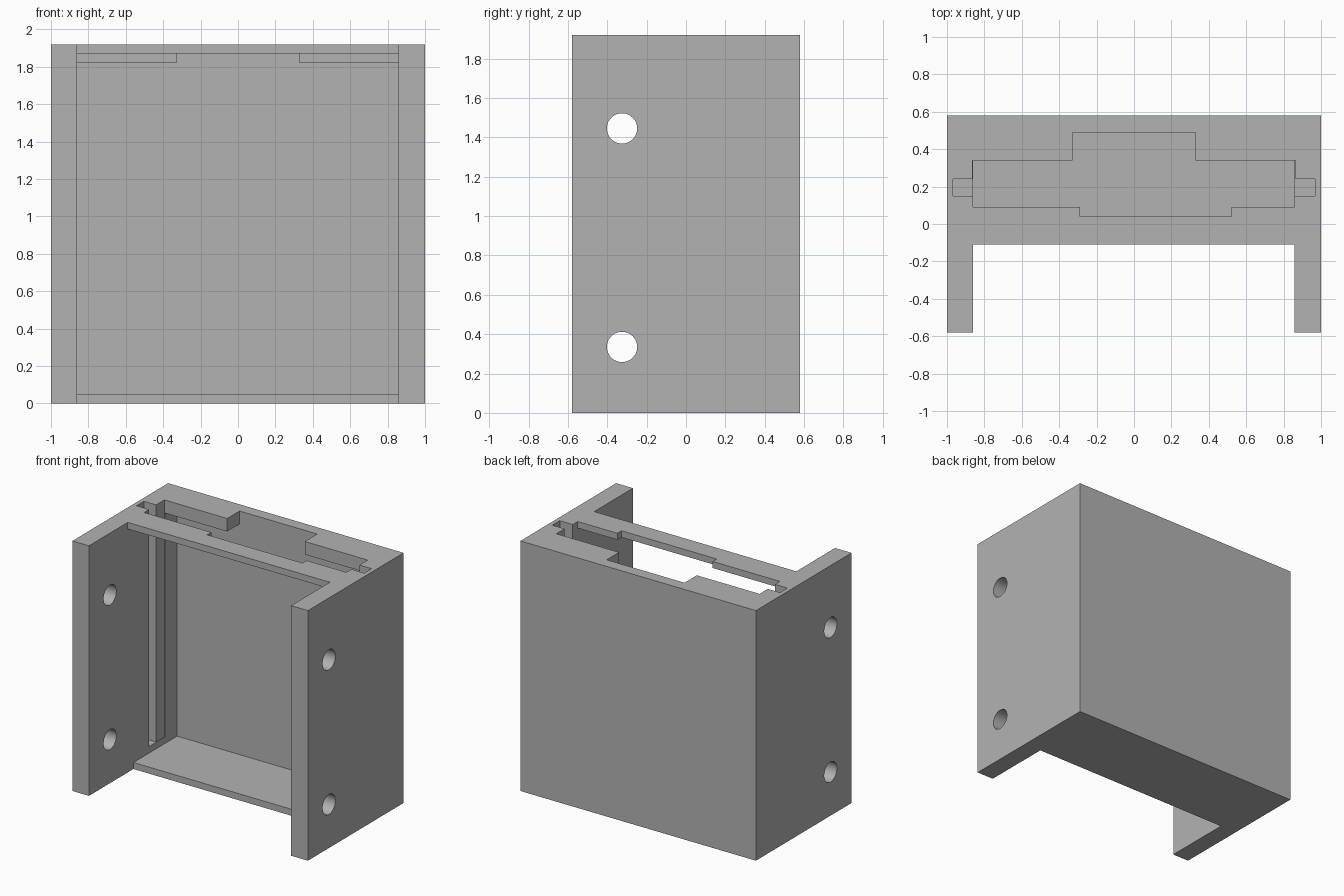
import bpy, bmesh, math
from mathutils import Matrix

if "Cube" in bpy.data.objects:
    bpy.data.objects.remove(bpy.data.objects["Cube"])

L, R = -0.86, 0.857        # inner faces of the two side walls
H = 1.92                   # overall height

grey = bpy.data.materials.new("grey plastic")
grey.diffuse_color = (0.45, 0.45, 0.45, 1)
grey.use_nodes = True
grey.node_tree.nodes["Principled BSDF"].inputs["Base Color"].default_value = grey.diffuse_color


def add_object(name, bm):
    bmesh.ops.recalc_face_normals(bm, faces=bm.faces)
    mesh = bpy.data.meshes.new(name)
    bm.to_mesh(mesh)
    bm.free()
    mesh.materials.append(grey)
    obj = bpy.data.objects.new(name, mesh)
    bpy.context.collection.objects.link(obj)
    return obj


def prism(name, outline, z0, z1):
    """Extrude an xy outline from z0 to z1."""
    bm = bmesh.new()
    face = bm.faces.new([bm.verts.new((x, y, z0)) for x, y in outline])
    ext = bmesh.ops.extrude_face_region(bm, geom=[face])["geom"]
    bmesh.ops.translate(bm, vec=(0, 0, z1 - z0),
                        verts=[v for v in ext if isinstance(v, bmesh.types.BMVert)])
    return add_object(name, bm)


def box(name, x0, x1, y0, y1, z0, z1):
    return prism(name, [(x0, y0), (x1, y0), (x1, y1), (x0, y1)], z0, z1)


def cut(target, cutter):
    mod = target.modifiers.new("cut", "BOOLEAN")
    mod.operation, mod.solver, mod.object = "DIFFERENCE", "EXACT", cutter
    bpy.context.view_layer.objects.active = target
    bpy.ops.object.modifier_apply(modifier=mod.name)
    bpy.data.objects.remove(cutter)


# Housing: back wall, side walls and top plate with a U-shaped footprint
housing = prism("housing", [(-1, -0.58), (L, -0.58), (L, -0.11), (R, -0.11),
                            (R, -0.58), (1, -0.58), (1, 0.58), (-1, 0.58)], 0, H)

# Floor is set back a little behind the top plate
cut(housing, box("floor_trim", L, R, -0.3, -0.04, -0.1, 1.82))
# Main cavity, open to the front
cut(housing, box("cavity", L, R, -0.3, 0.49, 0.05, 1.82))
# Space under the thin top plate, leaving thicker tabs at the back
cut(housing, prism("under_top", [(L, -0.3), (R, -0.3), (R, 0.34), (0.33, 0.34), (0.33, 0.49),
                                 (-0.33, 0.49), (-0.33, 0.34), (L, 0.34)], 1.80, 1.87))
# Stepped opening in the top plate
cut(housing, prism("top_opening", [(L, 0.09), (-0.29, 0.09), (-0.29, 0.04), (0.52, 0.04),
                                   (0.52, 0.09), (R, 0.09), (R, 0.34), (0.33, 0.34),
                                   (0.33, 0.49), (-0.33, 0.49), (-0.33, 0.34), (L, 0.34)],
                   1.85, 2.0))

# Vertical guide slot with a shallow relief in each side wall
for s in (-1, 1):
    cut(housing, prism("guide_slot", [(s * 0.8, 0.15), (s * 0.967, 0.15), (s * 0.967, 0.24),
                                      (s * 0.863, 0.24), (s * 0.863, 0.34), (s * 0.8, 0.34)],
                       0.10, 2.0))

# Round mounting holes through both side walls
for z in (0.335, 1.445):
    bm = bmesh.new()
    bmesh.ops.create_cone(bm, cap_ends=True, segments=48, radius1=0.077, radius2=0.077, depth=3,
                          matrix=Matrix.Translation((0, -0.325, z)) @ Matrix.Rotation(math.pi / 2, 4, "Y"))
    cut(housing, add_object("mounting_hole", bm))

# Smooth holes, sharp edges
bpy.ops.object.select_all(action="DESELECT")
housing.select_set(True)
bpy.context.view_layer.objects.active = housing
bpy.ops.object.shade_smooth_by_angle(angle=math.radians(30))
